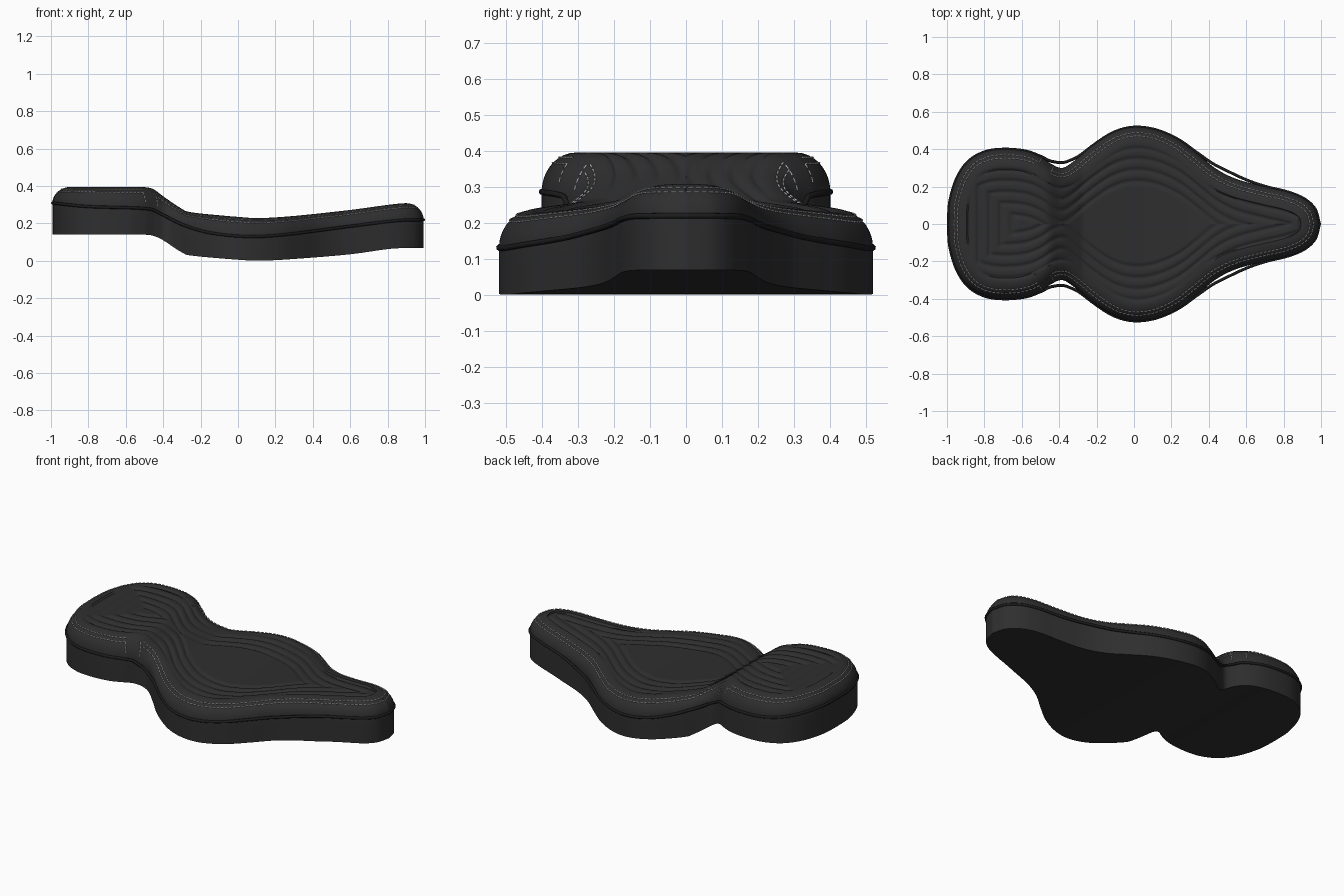
import bpy, bmesh, math
from mathutils import Vector

cube = bpy.data.objects.get("Cube")
if cube:
    bpy.data.objects.remove(cube, do_unlink=True)


def material(name, value, roughness):
    mat = bpy.data.materials.new(name)
    mat.use_nodes = True
    colour = (value, value, value, 1)
    mat.diffuse_color = colour
    shader = mat.node_tree.nodes["Principled BSDF"]
    shader.inputs["Base Color"].default_value = colour
    shader.inputs["Roughness"].default_value = roughness
    return mat


vinyl = material("charcoal vinyl", 0.028, 0.7)
cord = material("black cord", 0.012, 0.7)
thread = material("pale thread", 0.6, 0.8)


def smooth_path(points, steps=8):
    """Catmull-Rom curve through 2D points."""
    pts = [Vector(p) for p in points]
    pts = [pts[0] * 2 - pts[1]] + pts + [pts[-1] * 2 - pts[-2]]
    out = []
    for a, b, c, d in zip(pts, pts[1:], pts[2:], pts[3:]):
        for k in range(steps):
            t = k / steps
            out.append(0.5 * (2 * b + (c - a) * t + (2 * a - 5 * b + 4 * c - d) * t ** 2
                              + (3 * b - a - 3 * c + d) * t ** 3))
    return out + [pts[-2]]


def sample(table, key):
    """Linear lookup in a list of (key, value) pairs."""
    if key <= table[0][0]:
        return table[0][1]
    for (k0, v0), (k1, v1) in zip(table, table[1:]):
        if key <= k1:
            return v0 + (v1 - v0) * ((key - k0) / max(k1 - k0, 1e-9))
    return table[-1][1]


# Side profiles along the length: cushion top, seam and underside
top = smooth_path([(-1, .395), (-.6, .395), (-.5, .394), (-.45, .382), (-.4, .345), (-.3, .278),
                   (-.24, .258), (0, .235), (.12, .229), (.3, .24), (.6, .272), (.85, .305),
                   (1, .31)], 4)
seam = smooth_path([(-1, .31), (-.8, .29), (-.5, .28), (-.42, .255), (-.3, .195), (-.15, .15),
                    (.05, .13), (.25, .14), (.6, .185), (.85, .215), (1, .22)], 4)
base = smooth_path([(-1, .14), (-.6, .14), (-.5, .14), (-.45, .133), (-.4, .11), (-.3, .045),
                    (-.24, .027), (0, .006), (.12, .001), (.3, .01), (.6, .035), (.82, .065),
                    (1, .07)], 4)

# Plan outline: one half, then mirrored to a closed loop
half = smooth_path([(-.992, 0), (-.985, .12), (-.945, .25), (-.88, .34), (-.79, .388), (-.69, .4),
                    (-.58, .39), (-.5, .36), (-.44, .32), (-.385, .3), (-.33, .33), (-.22, .42),
                    (-.11, .49), (0, .518), (.12, .503), (.24, .45), (.34, .375), (.44, .295),
                    (.55, .24), (.7, .2), (.82, .172), (.91, .135), (.968, .08), (.992, 0)])
outline = half + [Vector((p.x, -p.y)) for p in reversed(half[1:-1])]
COUNT = len(outline)
inward = []
for i in range(COUNT):
    t = (outline[(i + 1) % COUNT] - outline[i - 1]).normalized()
    inward.append(Vector((t.y, -t.x)))
inward[0] = Vector((1, 0))
inward[len(half) - 1] = Vector((-1, 0))

EDGE = 0.095      # width of the rounded shoulder
PITCH = 0.06      # spacing of the quilted ribs


def shoulder(i, inset, lift=0.0):
    """Point on the rounded shoulder, a given distance in from the outline."""
    p = outline[i] + inward[i] * inset
    low, high = sample(seam, p.x), sample(top, p.x)
    rise = math.sqrt(max(0, 1 - (1 - inset / EDGE) ** 2))
    return Vector((p.x, p.y, low + (high - low) * rise + lift))


def rib_depth(x, y):
    """Grooves that run parallel to the outline."""
    depth = min(sample(half, x) - abs(y), x + 1, 1 - x)
    limit = 0.29 if x > -.36 else 0.41
    if depth < 0.11 - PITCH / 2 or depth > limit + PITCH / 2:
        return 0
    phase = (depth - 0.11) / PITCH
    return 0.008 * (0.5 + 0.5 * math.cos(math.tau * phase)) ** 2


def spine(p):
    return Vector((min(max(p.x, -.72), .85), 0))


# Seat cushion: underside, side wall, rounded shoulder and quilted top
rings = []
for k in range(6, -1, -1):
    ring = []
    for p in outline:
        q = p.lerp(spine(p), k / 6)
        ring.append(Vector((q.x, q.y, sample(base, q.x))))
    rings.append(ring)
for f in (0.33, 0.67):
    rings.append([Vector((p.x, p.y, sample(base, p.x) * (1 - f) + sample(seam, p.x) * f))
                  for p in outline])
for k in range(10):
    inset = EDGE * (1 - math.cos(math.pi / 2 * k / 9))
    rings.append([shoulder(i, inset) for i in range(COUNT)])
rim = [v.to_2d() for v in rings[-1]]
STEPS = 60
for k in range(1, STEPS + 1):
    ring = []
    for p in rim:
        q = p.lerp(spine(p), k / STEPS)
        fade = min(1, k / 3)
        ring.append(Vector((q.x, q.y, sample(top, q.x) - fade * rib_depth(q.x, q.y))))
    rings.append(ring)

bm = bmesh.new()
grid = [[bm.verts.new(v) for v in ring] for ring in rings]
for lower, upper in zip(grid, grid[1:]):
    for i in range(COUNT):
        j = (i + 1) % COUNT
        bm.faces.new((lower[i], lower[j], upper[j], upper[i]))
bmesh.ops.remove_doubles(bm, verts=bm.verts, dist=1e-5)
bmesh.ops.recalc_face_normals(bm, faces=bm.faces)
mesh = bpy.data.meshes.new("seat_cushion")
bm.to_mesh(mesh)
bm.free()
mesh.materials.append(vinyl)
cushion = bpy.data.objects.new("seat_cushion", mesh)
bpy.context.collection.objects.link(cushion)
bpy.context.view_layer.objects.active = cushion
cushion.select_set(True)
bpy.ops.object.shade_smooth_by_angle(angle=math.radians(40))


def tubes(name, paths, radius, mat, closed=False, sides=1):
    curve = bpy.data.curves.new(name, "CURVE")
    curve.dimensions = "3D"
    curve.bevel_depth = radius
    curve.bevel_resolution = sides
    curve.use_fill_caps = True
    for path in paths:
        spline = curve.splines.new("POLY")
        spline.points.add(len(path) - 1)
        for point, v in zip(spline.points, path):
            point.co = (*v, 1)
        spline.use_cyclic_u = closed
    curve.materials.append(mat)
    obj = bpy.data.objects.new(name, curve)
    bpy.context.collection.objects.link(obj)


# Piping cord along the seam, bridging the concave parts of the outline
cord_path = []
for p in outline:
    gap = 0.028 * math.exp(-((p.x + .385) / .07) ** 2) + 0.022 * math.exp(-((p.x - .5) / .13) ** 2)
    cord_path.append(Vector((p.x, p.y + math.copysign(gap, p.y) if p.y else 0, sample(seam, p.x))))
tubes("seam_piping", [cord_path], 0.008, cord, True, 2)


def dashes(path, pitch=0.022, length=0.014):
    """Cut a path into separate stitches."""
    table, total = [(0, path[0])], 0
    for a, b in zip(path, path[1:]):
        total += (b - a).length
        table.append((total, b))
    return [[sample(table, k * pitch), sample(table, k * pitch + length)]
            for k in range(int(total / pitch))]


# Twin stitch rows, broken by the plain strap at the waist
rear = [i for i in range(COUNT) if outline[i].x < -.49]
rear = [i for i in rear if i >= len(half)] + [i for i in rear if i < len(half)]
front = [i for i in range(COUNT) if outline[i].x > -.43]
stitches = []
for inset in (0.03, 0.048):
    for run in (rear, front):
        stitches += dashes([shoulder(i, inset, 0.001) for i in run])
for i in (rear[0], rear[-1], front[0], front[-1]):
    stitches += dashes([shoulder(i, 0.048 * k / 12, 0.001) for k in range(1, 13)])
tubes("stitching", stitches, 0.0026, thread)
